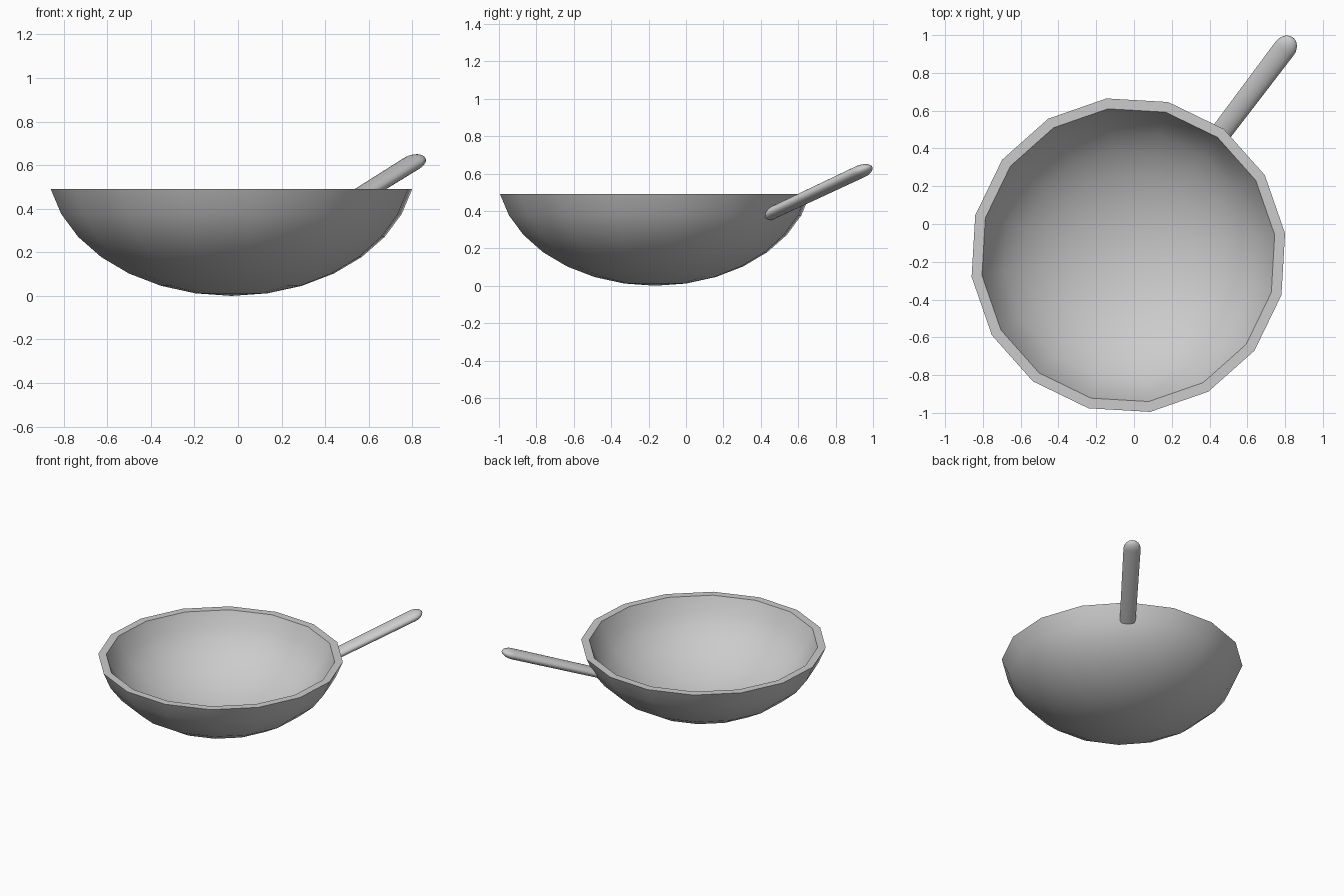
import bpy, bmesh, math
from mathutils import Vector

if "Cube" in bpy.data.objects:
    bpy.data.objects.remove(bpy.data.objects["Cube"])

CENTRE = Vector((-0.03, -0.165, 0))   # bowl axis
TURN = math.radians(52.9)             # direction of the handle
ACROSS = Vector((-math.sin(TURN), math.cos(TURN), 0))


def loft(name, rings, angle):
    """Skin a list of equal-length point rings, close both ends, smooth by angle."""
    bm = bmesh.new()
    loops = [[bm.verts.new(p) for p in ring] for ring in rings]
    n = len(loops[0])
    for a, b in zip(loops, loops[1:]):
        for i in range(n):
            j = (i + 1) % n
            bm.faces.new((a[i], a[j], b[j], b[i]))
    bm.faces.new(loops[0][::-1])
    bm.faces.new(loops[-1])
    bmesh.ops.remove_doubles(bm, verts=bm.verts, dist=1e-4)
    bmesh.ops.recalc_face_normals(bm, faces=bm.faces)
    mesh = bpy.data.meshes.new(name)
    bm.to_mesh(mesh)
    bm.free()
    obj = bpy.data.objects.new(name, mesh)
    bpy.context.collection.objects.link(obj)
    bpy.ops.object.select_all(action='DESELECT')
    bpy.context.view_layer.objects.active = obj
    obj.select_set(True)
    bpy.ops.object.shade_smooth_by_angle(angle=math.radians(angle))
    return obj


def ellipse(centre, u, v, sides):
    return [centre + u * math.cos(t) + v * math.sin(t)
            for t in (2 * math.pi * i / sides for i in range(sides))]


# Bowl: squashed sphere cut below its equator, with a thick flat rim
RIM_Z, RADIUS, HEIGHT, INNER = 0.49, 0.854, 0.609, 0.934
step = math.pi / 16
outer = [(RADIUS * math.sin(k * step), HEIGHT * (1 - math.cos(k * step))) for k in range(8)]
inner = [(r * INNER, RIM_Z - (RIM_Z - z) * INNER) for r, z in reversed(outer)]
along = Vector((math.cos(TURN), math.sin(TURN), 0))
rings = [ellipse(CENTRE + Vector((0, 0, z)), along * max(r, 1e-6), ACROSS * max(r, 1e-6), 16)
         for r, z in outer + inner]
loft("bowl", rings, 30)

# Handle: flattened rod rising outwards, ending in a rounded tip
slope = math.atan(0.375)
axis = along * math.cos(slope) + Vector((0, 0, math.sin(slope)))
up = ACROSS.cross(axis) * -1
root = CENTRE + along * 0.765 + Vector((0, 0, 0.381))
BODY, DOME = 0.65, 0.075
stations = [(0, 0.92)]
stations += [(BODY + DOME * math.sin(a), max(math.cos(a), 0.001))
             for a in (math.pi / 2 * i / 6 for i in range(7))]
rings = [ellipse(root + axis * d, ACROSS * 0.06 * s, up * 0.034 * s, 20) for d, s in stations]
loft("handle", rings, 45)
